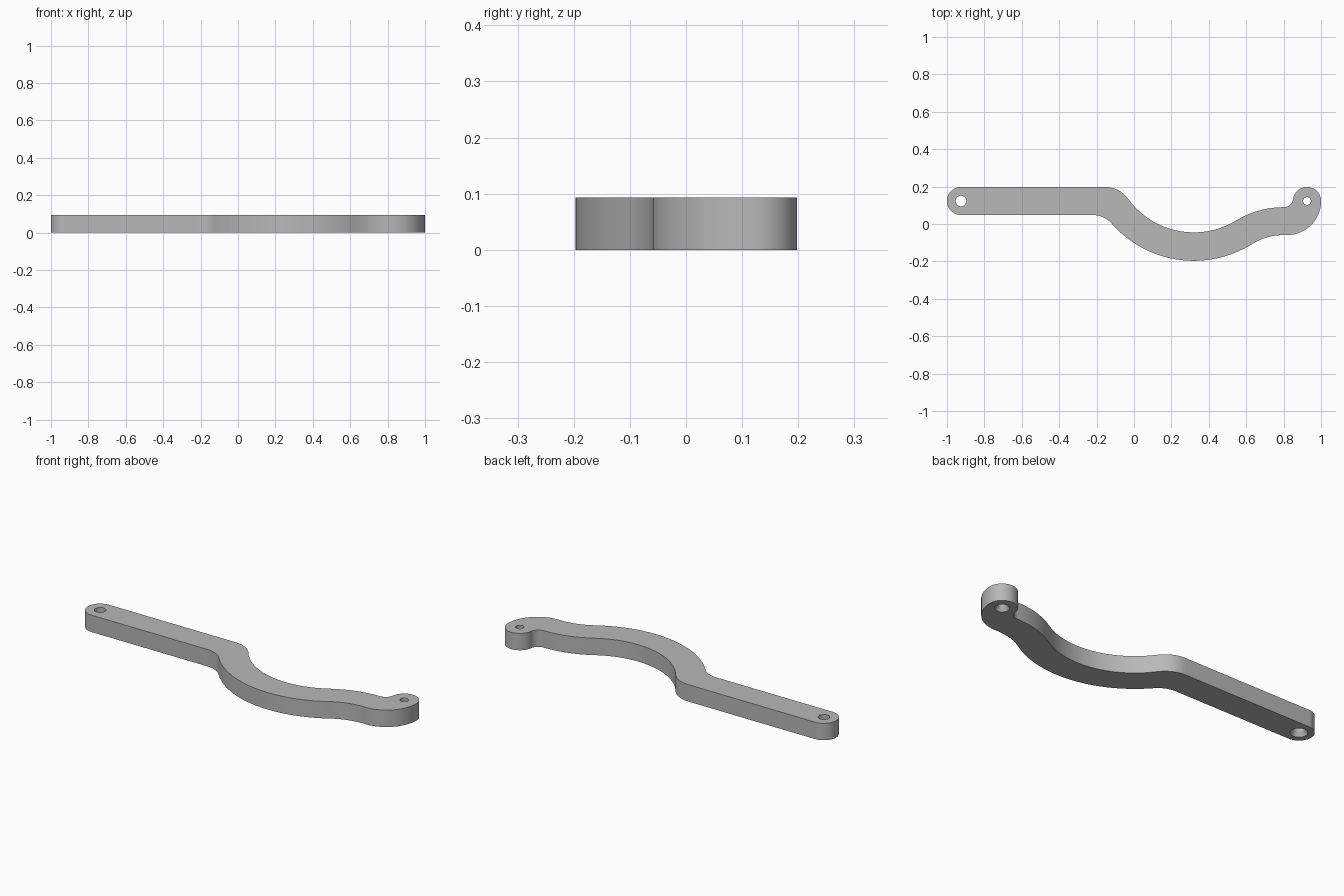
import bpy, bmesh
from math import atan2, sqrt, pi, radians, cos, sin

cube = bpy.data.objects.get("Cube")
if cube:
    bpy.data.objects.remove(cube, do_unlink=True)

HEIGHT = 0.093
HALF = 0.075             # half width of the bar
AXIS = 0.123             # y of both pivot holes
END = 1 - HALF           # x of both pivot holes
BOWL = (0.32, 0.388)     # centre of the big bend
R_IN, R_OUT = 0.433, 0.585

grey = bpy.data.materials.new("plain_grey")
grey.use_nodes = True
grey.diffuse_color = (0.48, 0.48, 0.48, 1)
grey.node_tree.nodes["Principled BSDF"].inputs["Base Color"].default_value = (0.48, 0.48, 0.48, 1)


def blend(x, edge, big_r):
    """Arc below a level edge that also touches the bend: centre, radius, angle to the bend."""
    h = BOWL[1] - edge
    dx = BOWL[0] - x
    r = (dx * dx + h * h - big_r ** 2) / (2 * (big_r - h))
    return (x, edge - r), r, atan2(h + r, dx)


outline = []


def arc(centre, r, start, stop):
    n = max(6, int(abs(stop - start) / radians(4)))
    for i in range(n + 1):
        a = start + (stop - start) * i / n
        p = (centre[0] + r * cos(a), centre[1] + r * sin(a))
        if not outline or abs(p[0] - outline[-1][0]) + abs(p[1] - outline[-1][1]) > 0.002:
            outline.append(p)


# Arcs joining the straight bar and the end hook to the bend
low_l, low_lr, low_la = blend(-0.22, AXIS - HALF, R_OUT)
low_r, low_rr, low_ra = blend(0.80, -0.059, R_OUT)
top_l, top_lr, top_la = blend(-0.155, AXIS + HALF, R_IN)
top_r, top_rr, top_ra = blend(0.80, 0.09, R_IN)
NOTCH = 0.05
notch_y = 0.09 + NOTCH
notch_dx = sqrt((HALF + NOTCH) ** 2 - (notch_y - AXIS) ** 2)
notch_a = atan2(AXIS - notch_y, notch_dx)
heel = AXIS + 0.059

# Outline, counter-clockwise from the left end
arc((-END, AXIS), HALF, pi / 2, 3 * pi / 2)
arc(low_l, low_lr, pi / 2, low_la)
arc(BOWL, R_OUT, low_la + pi, low_ra + pi)
arc(low_r, low_rr, low_ra, pi / 2)
arc((1 - heel, AXIS), heel, 3 * pi / 2, 2 * pi)
arc((END, AXIS), HALF, 0, pi + notch_a)
arc((END - notch_dx, notch_y), NOTCH, notch_a, -pi / 2)
arc(top_r, top_rr, pi / 2, top_ra)
arc(BOWL, R_IN, top_ra + pi, top_la + pi)
arc(top_l, top_lr, top_la, pi / 2)


def make_object(name, bm):
    bmesh.ops.recalc_face_normals(bm, faces=bm.faces)
    mesh = bpy.data.meshes.new(name)
    bm.to_mesh(mesh)
    bm.free()
    mesh.materials.append(grey)
    ob = bpy.data.objects.new(name, mesh)
    bpy.context.collection.objects.link(ob)
    return ob


# Lever body
bm = bmesh.new()
face = bm.faces.new([bm.verts.new((x, y, 0)) for x, y in outline])
ext = bmesh.ops.extrude_face_region(bm, geom=[face])
bmesh.ops.translate(bm, vec=(0, 0, HEIGHT),
                    verts=[v for v in ext["geom"] if isinstance(v, bmesh.types.BMVert)])
lever = make_object("lever_arm", bm)


# Pivot holes, countersunk from below
def hole_cutter(name, x, r, sink):
    bm = bmesh.new()
    rings = []
    for rad, z in ((sink + 0.01, -0.01), (sink, 0), (r, 0.025), (r, HEIGHT + 0.02)):
        rings.append([bm.verts.new((x + rad * cos(2 * pi * i / 32),
                                    AXIS + rad * sin(2 * pi * i / 32), z)) for i in range(32)])
    for a, b in zip(rings, rings[1:]):
        for i in range(32):
            j = (i + 1) % 32
            bm.faces.new((a[i], a[j], b[j], b[i]))
    bm.faces.new(rings[0])
    bm.faces.new(rings[-1])
    ob = make_object(name, bm)
    ob.hide_render = True
    return ob


bpy.context.view_layer.objects.active = lever
for name, x, r, sink in (("left_hole_cutter", END, 0.021, 0.036),
                         ("right_hole_cutter", -END, 0.029, 0.043)):
    cutter = hole_cutter(name, x, r, sink)
    mod = lever.modifiers.new(name, "BOOLEAN")
    mod.operation = "DIFFERENCE"
    mod.solver = "EXACT"
    mod.object = cutter
    bpy.ops.object.modifier_apply(modifier=mod.name)
    bpy.data.objects.remove(cutter, do_unlink=True)

# Smooth walls with sharp rims
bpy.ops.object.select_all(action="DESELECT")
lever.select_set(True)
bpy.ops.object.shade_smooth_by_angle(angle=radians(25))
